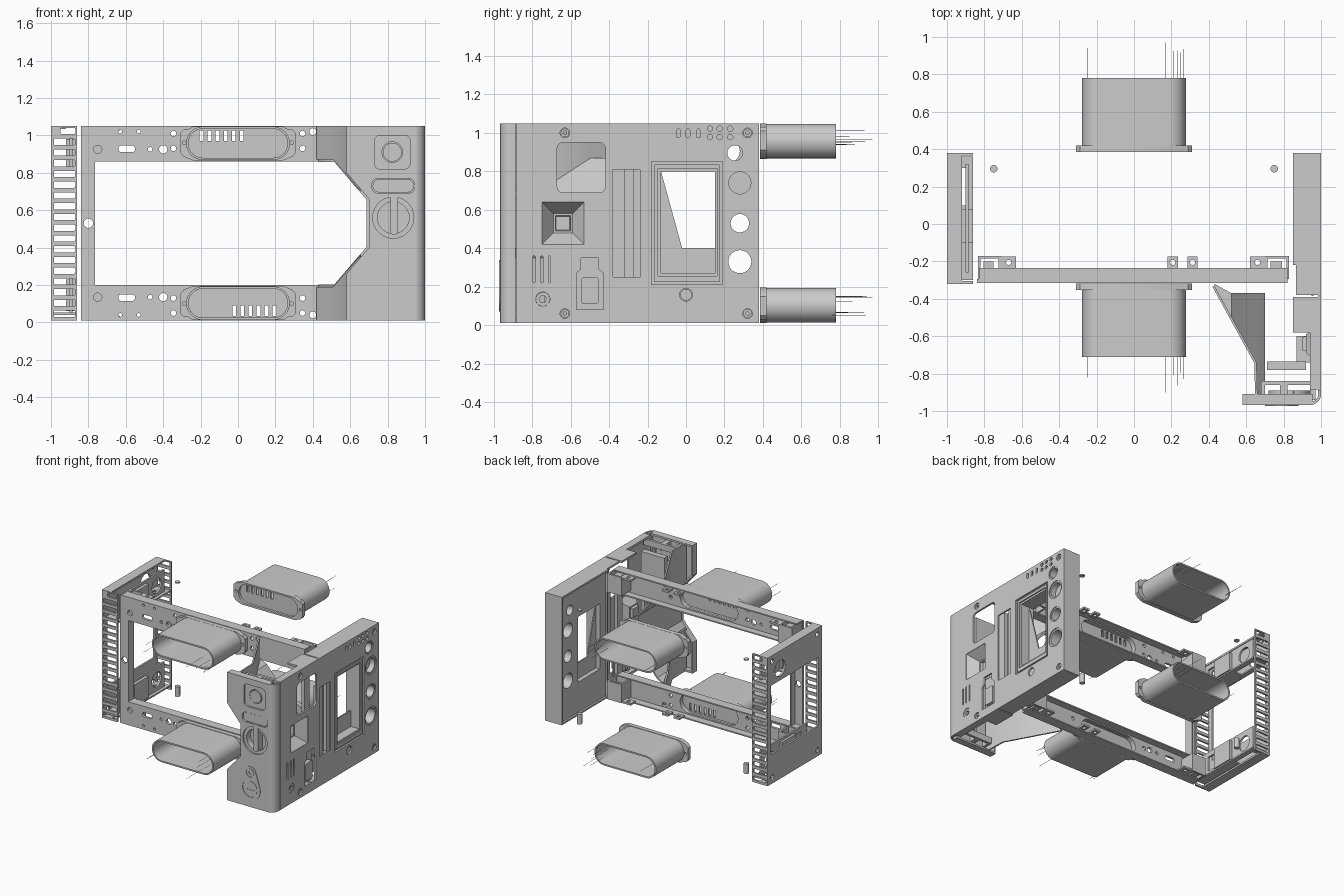
import bpy, bmesh, math, random
random.seed(4)
COL = bpy.context.scene.collection


def finish(name, bm, angle=35):
    bmesh.ops.remove_doubles(bm, verts=bm.verts, dist=1e-5)
    bmesh.ops.recalc_face_normals(bm, faces=bm.faces)
    me = bpy.data.meshes.new(name)
    bm.to_mesh(me)
    bm.free()
    me.shade_smooth()
    me.set_sharp_from_angle(angle=math.radians(angle))
    ob = bpy.data.objects.new(name, me)
    COL.objects.link(ob)
    return ob


def plate(name, axis, loops, lo, hi):
    """Flat outline (first loop) with holes (other loops), extruded along an axis."""
    cu = bpy.data.curves.new(name, 'CURVE')
    cu.dimensions, cu.fill_mode, cu.extrude = '2D', 'BOTH', 0.5
    for loop in loops:
        sp = cu.splines.new('POLY')
        sp.points.add(len(loop) - 1)
        for p, (u, v) in zip(sp.points, loop):
            p.co = (u, v, 0, 1)
        sp.use_cyclic_u = True
    tmp = bpy.data.objects.new(name + "_outline", cu)
    COL.objects.link(tmp)
    dg = bpy.context.evaluated_depsgraph_get()
    dg.update()
    src = bpy.data.meshes.new_from_object(tmp.evaluated_get(dg))
    bm = bmesh.new()
    bm.from_mesh(src)
    bpy.data.objects.remove(tmp)
    bpy.data.meshes.remove(src)
    for v in bm.verts:
        u, t, w = v.co.x, v.co.y, lo + (v.co.z + 0.5) * (hi - lo)
        v.co = {'x': (w, u, t), 'y': (u, w, t), 'z': (u, t, w)}[axis]
    return finish(name, bm)


def rect(a, b, c, d):
    return [(a, c), (b, c), (b, d), (a, d)]


def circ(u, v, r, n=28):
    return [(u + r * math.cos(2 * math.pi * i / n), v + r * math.sin(2 * math.pi * i / n)) for i in range(n)]


def rrect(a, b, c, d, r, n=6):
    pts = []
    for k, (u, v) in enumerate([(b - r, d - r), (a + r, d - r), (a + r, c + r), (b - r, c + r)]):
        for i in range(n + 1):
            t = math.pi / 2 * (k + i / n)
            pts.append((u + r * math.cos(t), v + r * math.sin(t)))
    return pts


def box(name, x0, x1, y0, y1, z0, z1):
    return plate(name, 'z', [rect(x0, x1, y0, y1)], z0, z1)


def strip(name, pairs, thick=0.012):
    """Thin sheet through pairs of edge points."""
    bm = bmesh.new()
    rows = [[bm.verts.new(p) for p in pr] for pr in pairs]
    for a, b in zip(rows, rows[1:]):
        bm.faces.new((a[0], a[1], b[1], b[0]))
    bmesh.ops.recalc_face_normals(bm, faces=bm.faces)
    bmesh.ops.solidify(bm, geom=bm.faces[:], thickness=thick)
    return finish(name, bm)


# Left vented side panel
slots = [rrect(-0.99 if i < 17 else -0.95, -0.87, z - 0.017, z + 0.017, 0.008, 2)
         for i, z in ((i, 0.046 + 0.0575 * i) for i in range(18))]
for nm, y in (("front", -0.32), ("back", 0.365)):
    plate(f"left_{nm}_vent", 'y', [rect(-1, -0.86, 0.01, 1.05)] + slots, y, y + 0.015)
side_holes = [circ(y, z, 0.02) for y in (-0.26, 0.32) for z in (0.06, 1.0)]
plate("left_outer_wall", 'x', [rect(-0.32, 0.38, 0.01, 1.05), rect(-0.27, 0.34, 0.25, 0.81),
      circ(0.22, 0.91, 0.065)] + side_holes, -1, -0.985)
for nm, z in (("top", 1.035), ("bottom", 0.01)):
    plate(f"left_{nm}_wall", 'z', [rect(-1, -0.92, -0.31, 0.37)], z, z + 0.015)
for nm, a, b in (("upper", 0.81, 1.0), ("lower", 0.04, 0.25)):
    plate(f"left_{nm}_bracket", 'x', [rect(-0.26, 0.32, a, b), rect(-0.2, -0.06, a + 0.05, b - 0.04),
          circ(0.22, (a + b) / 2, 0.06)], -0.90, -0.885)
    plate(f"left_{nm}_shelf", 'z', [rect(-0.985, -0.86, -0.3, 0.36), rect(-0.96, -0.9, 0.1, 0.3)],
          a, a + 0.012)
    box(f"left_{nm}_clip", -0.92, -0.86, -0.1, 0.08, a + 0.02, b - 0.02)

# Front frame, tubes and pins: built at the bottom, mirrored to the top with z -> 1.06 - z
opening = rrect(-0.26, 0.26, 0.03, 0.18, 0.074)
rail_holes = [circ(-0.75, 0.135, 0.022), rrect(-0.64, -0.55, 0.115, 0.15, 0.017), circ(-0.47, 0.135, 0.012),
              circ(-0.40, 0.135, 0.022), circ(-0.345, 0.05, 0.015), circ(-0.345, 0.13, 0.015),
              circ(0.345, 0.05, 0.015), circ(0.345, 0.13, 0.015), circ(0.4, 0.04, 0.018),
              circ(-0.63, 0.04, 0.01), circ(-0.53, 0.04, 0.01)]
for nm, top in (("bottom", False), ("top", True)):
    def Z(z):
        return 1.06 - z if top else z

    def F(loop):
        return [(u, Z(v)) for u, v in loop]

    def zbox(name, x0, x1, y0, y1, z0, z1):
        return box(name, x0, x1, y0, y1, *sorted((Z(z0), Z(z1))))
    plate(f"{nm}_rail", 'y', [F(rect(-0.84, 0.82, 0.01, 0.2)), F(opening)] + [F(h) for h in rail_holes],
          -0.315, -0.295)
    zbox(f"{nm}_rail_outer_lip", -0.83, 0.82, -0.295, -0.235, 0.01, 0.02)
    zbox(f"{nm}_rail_inner_lip", -0.83, 0.82, -0.295, -0.24, 0.19, 0.2)
    for s, x0, x1 in (("left", -0.835, -0.71), ("right", 0.7, 0.83)):
        plate(f"{nm}_{s}_corner", 'z', [rect(x0, x1, -0.295, -0.17), rect(x0 + 0.015, x1 - 0.015, -0.28, -0.185)],
              *sorted((Z(0.02), Z(0.17))))
        zbox(f"{nm}_{s}_corner_post", x0 + 0.03, x1 - 0.04, -0.27, -0.2, 0.03, 0.13)
    for x0, x1 in ((-0.71, -0.63), (0.62, 0.7), (0.18, 0.235), (0.285, 0.34)):
        plate(f"{nm}_rail_tab", 'z', [rect(x0, x1, -0.24, -0.175), circ((x0 + x1) / 2, -0.205, 0.014)],
              *sorted((Z(0.02), Z(0.035))))
    # Oval tubes with flange, slotted floor and loose needles
    s = -1 if top else 1
    slits = [rect(s * x - 0.01, s * x + 0.01, 0.035, 0.09) for x in [-0.02 + 0.043 * i for i in range(6)]]
    ears = [(-0.31, 0.05), (-0.29, 0.03), (-0.27, 0.03), (-0.24, 0.012), (0.24, 0.012), (0.27, 0.03), (0.29, 0.03),
            (0.31, 0.05), (0.31, 0.15), (0.29, 0.175), (0.24, 0.195), (-0.24, 0.195), (-0.29, 0.175), (-0.31, 0.15)]
    for side, near, far, d in (("front", -0.318, -0.71, -1), ("back", 0.385, 0.78, 1)):
        outer, inner = rrect(-0.277, 0.277, 0.013, 0.192, 0.089, 10), rrect(-0.265, 0.265, 0.025, 0.18, 0.077, 10)
        plate(f"{side}_{nm}_tube", 'y', [F(outer), F(inner)], *sorted((near, far)))
        plate(f"{side}_{nm}_flange", 'y', [F(ears), F(inner), F(circ(-0.288, 0.1, 0.01)), F(circ(0.288, 0.1, 0.01))],
              *sorted((near, near + d * 0.035)))
        plate(f"{side}_{nm}_tube_floor", 'y', [F(rrect(-0.268, 0.268, 0.022, 0.183, 0.08))] + [F(h) for h in slits],
              *sorted((near + d * 0.02, near + d * 0.03)))
        for i, x in enumerate((-0.265, -0.25, 0.17, 0.21, 0.23, 0.25, 0.265)):
            tip = far + d * (0.19 if i == 2 else random.uniform(0.05, 0.17))
            plate(f"{side}_{nm}_needle", 'y', [circ(x, Z(random.uniform(0.04, 0.17)), 0.0015, 3)],
                  *sorted((far - d * 0.02, tip)))
    # Loose pins and discs
    for x in (-0.75, 0.75):
        plate(f"{nm}_pin", 'z', [circ(x, 0.295, 0.02)], *((0.94, 0.948) if top else (0.02, 0.1)))
    # Grip inner skin: chamfered tunnel and oblique wall
    prof = [(0.43, 0.19, -0.33), (0.52, 0.19, -0.494), (0.655, 0.348, -0.74), (0.66, 0.353, -0.93), (0.70, 0.40, -0.93)]
    strip(f"grip_{nm}_slope", [((x, -0.32 if x < 0.5 else -0.37, Z(z)), (x, y, Z(z))) for x, z, y in prof])
    strip(f"grip_{nm}_oblique_wall", [((x, y, Z(0.01)), (x, y, Z(z))) for x, z, y in prof[:4]])
    # Right panel rim
    zbox(f"right_{nm}_wall", 0.85, 0.99, -0.22, 0.38, 0.01, 0.025)
    zbox(f"right_{nm}_middle_wall", 0.865, 0.99, -0.38, -0.22, 0.01, 0.025)
    zbox(f"right_{nm}_front_wall", 0.85, 0.99, -0.58, -0.39, 0.01, 0.025)
    zbox(f"right_{nm}_strip", 0.94, 0.99, -0.885, -0.58, 0.01, 0.03)
    zbox(f"grip_{nm}_cap", 0.595, 0.95, -0.955, -0.91, 0.01, 0.025)
    plate(f"grip_{nm}_mount", 'z', [rect(0.68, 0.97, -0.94, -0.84), rect(0.70, 0.78, -0.92, -0.86),
          rect(0.82, 0.94, -0.92, -0.86)], *sorted((Z(0.03), Z(0.08))))

strip("grip_inner_wall", [((0.70, -0.37, 0.40), (0.70, -0.93, 0.40)), ((0.70, -0.37, 0.66), (0.70, -0.93, 0.66))])
plate("frame_left_post", 'y', [rect(-0.84, -0.765, 0.2, 0.86), circ(-0.8, 0.53, 0.025)], -0.315, -0.295)
box("frame_left_post_lip", -0.775, -0.765, -0.295, -0.24, 0.2, 0.86)
box("frame_right_post", 0.79, 0.82, -0.315, -0.25, 0.2, 0.86)

# Right side panel
rounds = [(0.28, 0.33, 0.075), (0.28, 0.53, 0.06), (0.28, 0.74, 0.072), (0.255, 0.895, 0.05)]
screws = [(y, z) for y in (-0.63, 0.32) for z in (0.06, 1.0)]
step = [(-0.57, 0.08), (-0.43, 0.08), (-0.43, 0.27), (-0.455, 0.29), (-0.455, 0.35),
        (-0.545, 0.35), (-0.545, 0.29), (-0.57, 0.27)]
holes = [rect(-0.18, 0.19, 0.21, 0.85), rrect(-0.67, -0.42, 0.69, 0.95, 0.03), rect(-0.75, -0.53, 0.42, 0.64),
         rect(-0.38, -0.24, 0.25, 0.81), step, circ(0, 0.158, 0.045), circ(-0.745, 0.135, 0.037)]
holes += [rrect(y - 0.006, y + 0.006, 0.22, 0.36, 0.005, 2) for y in (-0.79, -0.75, -0.71)]
holes += [circ(y, z, r) for y, z, r in rounds] + [circ(y, z, 0.025) for y, z in screws]
holes += [rrect(y - 0.01, y + 0.01, 0.975, 1.02, 0.009, 3) for y in (-0.04, 0.01, 0.065)]
holes += [circ(y, z, 0.014, 16) for y in (0.125, 0.175, 0.23) for z in (0.978, 1.022)]
plate("right_outer_skin", 'x', [rect(-0.885, 0.38, 0.01, 1.05)] + holes, 0.985, 1.0)
plate("right_inner_skin", 'x', [rect(-0.2, 0.365, 0.025, 1.035), rect(-0.13, 0.15, 0.27, 0.8)]
      + [circ(y, z, r * 0.8) for y, z, r in rounds], 0.865, 0.875)
box("right_back_wall", 0.85, 0.99, 0.365, 0.38, 0.01, 1.05)
box("right_inner_divider", 0.85, 0.99, -0.21, -0.2, 0.025, 1.035)
plate("window_frame", 'x', [rect(-0.18, 0.19, 0.21, 0.85), rect(-0.13, 0.15, 0.27, 0.8)], 0.965, 0.985)
plate("window_lip", 'x', [rect(-0.165, 0.175, 0.225, 0.835), rect(-0.145, 0.16, 0.255, 0.815)], 0.985, 0.995)
plate("window_sleeve", 'x', [rect(-0.14, 0.16, 0.26, 0.81), rect(-0.13, 0.15, 0.27, 0.8)], 0.865, 0.97)
plate("window_slanted_panel", 'x', [[(-0.13, 0.27), (0.15, 0.27), (0.15, 0.4), (-0.02, 0.4), (-0.13, 0.8)]], 0.9, 0.91)
plate("window_latch", 'x', [circ(0, 0.158, 0.045), circ(0, 0.158, 0.033)], 0.96, 1.0)
plate("window_latch_button", 'x', [circ(0, 0.158, 0.03)], 0.96, 0.99)
for y, z, r in rounds:
    plate("port_sleeve", 'x', [circ(y, z, r), circ(y, z, r * 0.8)], 0.865, 0.993)
plate("upper_port_floor", 'x', [circ(0.28, 0.74, 0.06)], 0.94, 0.95)
for y, z in screws:
    plate("screw", 'x', [circ(y, z, 0.022), circ(y, z, 0.01, 6)], 0.96, 0.99)
plate("groove_floor", 'x', [rect(-0.385, -0.235, 0.245, 0.815)], 0.95, 0.96)
for y0, y1 in ((-0.38, -0.32), (-0.275, -0.24)):
    box("groove_side", 0.955, 0.99, y0, y1, 0.25, 0.81)
plate("switch_floor", 'x', [rect(-0.58, -0.42, 0.07, 0.36)], 0.945, 0.955)
plate("switch_slider", 'x', [rrect(-0.545, -0.455, 0.11, 0.25, 0.015)], 0.955, 0.99)
plate("side_knob", 'x', [circ(-0.745, 0.135, 0.036), circ(-0.745, 0.135, 0.02, 6)], 0.95, 0.995)

# Square funnel sunk in the side
bm = bmesh.new()
rings = [[bm.verts.new((x, -0.64 + a * h, 0.53 + b * h)) for a, b in ((-1, -1), (1, -1), (1, 1), (-1, 1))]
         for x, h in ((0.998, 0.11), (0.985, 0.1), (0.92, 0.05), (0.92, 0.04), (0.9, 0.035))]
for r0, r1 in zip(rings, rings[1:]):
    for i in range(4):
        bm.faces.new((r0[i], r0[(i + 1) % 4], r1[(i + 1) % 4], r1[i]))
bm.faces.new(rings[-1])
finish("square_funnel", bm)

# Grip front panel
face = [(0.58, 0.01), (0.955, 0.01), (0.955, 1.05), (0.58, 1.05), (0.58, 0.80), (0.70, 0.66), (0.70, 0.40), (0.58, 0.26)]
inner = [(0.592, 0.022), (0.943, 0.022), (0.943, 1.038), (0.592, 1.038), (0.592, 0.805), (0.712, 0.665),
         (0.712, 0.395), (0.592, 0.255)]
plate("grip_face", 'y', [face, rrect(0.73, 0.92, 0.82, 1.0, 0.03), rrect(0.715, 0.945, 0.69, 0.77, 0.035),
      circ(0.83, 0.56, 0.11)], -0.968, -0.953)
plate("grip_face_rim", 'y', [face, inner], -0.955, -0.91)
arc = [(math.cos(t), math.sin(t)) for t in [math.pi / 2 * i / 8 for i in range(9)]]
corner = [(0.94 + 0.06 * c, -0.908 - 0.06 * s) for c, s in arc] + [(0.94 + 0.045 * c, -0.908 - 0.045 * s) for c, s in arc[::-1]]
plate("grip_rounded_corner", 'z', [corner], 0.01, 1.05)
box("grip_corner_side", 0.985, 1.0, -0.908, -0.887, 0.01, 1.05)
plate("button_recess", 'y', [rrect(0.725, 0.925, 0.815, 1.005, 0.03), circ(0.825, 0.91, 0.055)], -0.95, -0.935)
plate("front_button", 'y', [circ(0.825, 0.91, 0.05)], -0.955, -0.93)
plate("lever_cap", 'y', [rrect(0.72, 0.94, 0.695, 0.765, 0.033)], -0.96, -0.92)
plate("lever_ring", 'y', [circ(0.83, 0.56, 0.112), circ(0.83, 0.56, 0.085)], -0.955, -0.90)
plate("lever_floor", 'y', [circ(0.83, 0.56, 0.112)], -0.905, -0.89)
plate("lever_handle", 'y', [rrect(0.815, 0.855, 0.47, 0.69, 0.015)], -0.965, -0.89)
a = 0.313
drop = [(0.79 + 0.09 * math.cos(t), 0.16 + 0.09 * math.sin(t)) for t in
        [math.pi - a + (math.pi + 2 * a) * i / 20 for i in range(21)]]
drop += [(0.79 + 0.05 * math.cos(t), 0.29 + 0.05 * math.sin(t)) for t in
         [a + (math.pi - 2 * a) * i / 12 for i in range(13)]]
plate("teardrop_plate", 'y', [drop, circ(0.79, 0.16, 0.068), circ(0.79, 0.29, 0.036)], -0.972, -0.955)
plate("lower_dial", 'y', [circ(0.79, 0.16, 0.06), rect(0.75, 0.83, 0.152, 0.168)], -0.971, -0.945)
plate("upper_dial", 'y', [circ(0.79, 0.29, 0.03), circ(0.79, 0.29, 0.015, 6)], -0.971, -0.945)
plate("grip_inner_plate", 'y', [rect(0.71, 0.92, 0.45, 0.98), circ(0.82, 0.56, 0.07)], -0.78, -0.735)
box("side_terminal_block", 0.87, 0.985, -0.74, -0.60, 0.1, 0.4)
